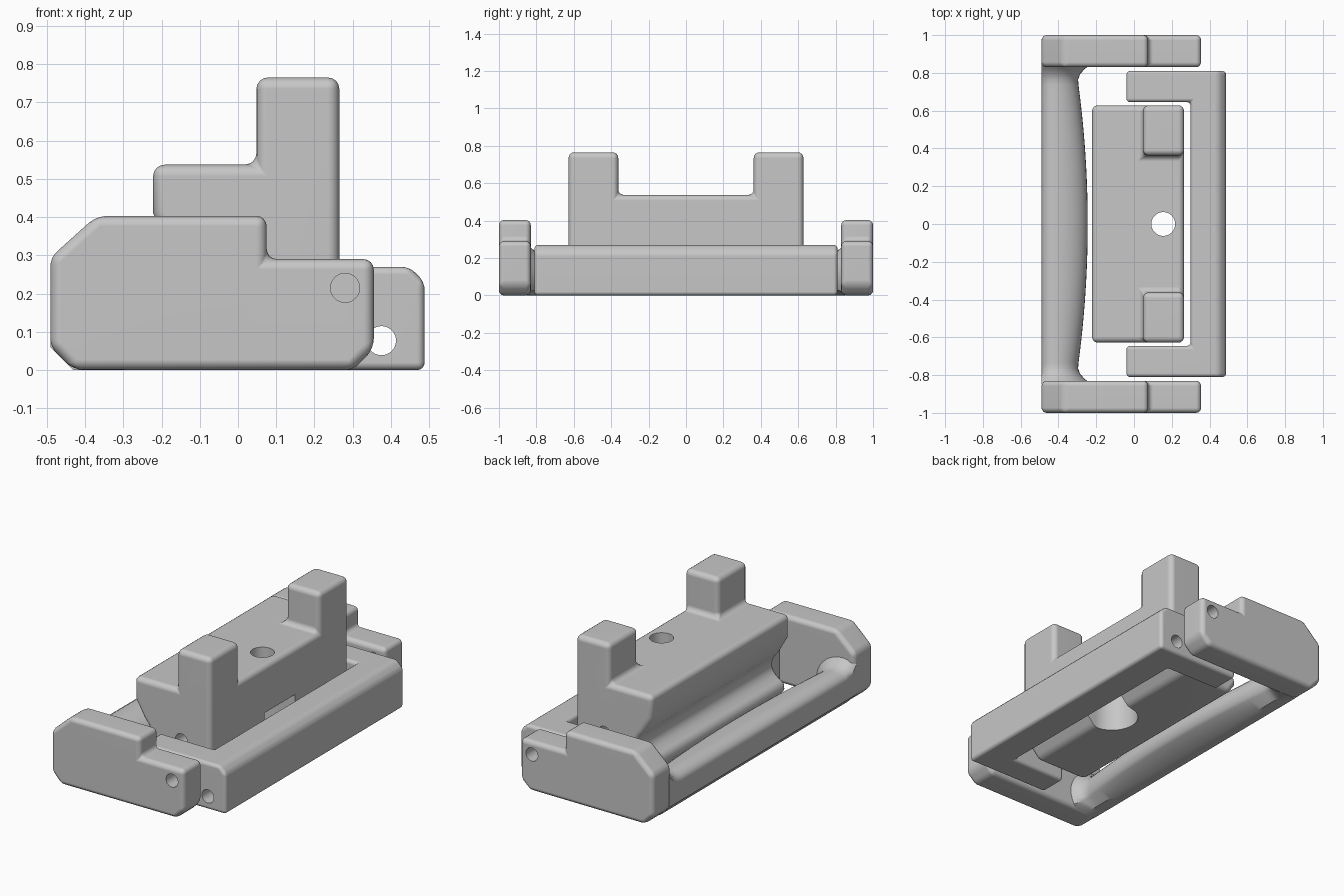
import bpy, bmesh, math
from mathutils import Vector

cube = bpy.data.objects.get("Cube")
if cube:
    bpy.data.objects.remove(cube, do_unlink=True)

grey = bpy.data.materials.new("machined grey")
grey.use_nodes = True
COLOUR = (0.57, 0.57, 0.57, 1)
grey.diffuse_color = COLOUR
grey.node_tree.nodes["Principled BSDF"].inputs["Base Color"].default_value = COLOUR


def add_object(name, bm):
    bmesh.ops.recalc_face_normals(bm, faces=bm.faces)
    mesh = bpy.data.meshes.new(name)
    bm.to_mesh(mesh)
    bm.free()
    mesh.materials.append(grey)
    ob = bpy.data.objects.new(name, mesh)
    bpy.context.collection.objects.link(ob)
    return ob


def prism(name, points, low, high, axis="y"):
    """Extrude an xz profile along y, or an xy profile along z."""
    bm = bmesh.new()
    place = (lambda p: (p[0], low, p[1])) if axis == "y" else (lambda p: (p[0], p[1], low))
    face = bm.faces.new([bm.verts.new(place(p)) for p in points])
    out = bmesh.ops.extrude_face_region(bm, geom=[face])
    shift = Vector((0, high - low, 0)) if axis == "y" else Vector((0, 0, high - low))
    bmesh.ops.translate(bm, vec=shift, verts=[v for v in out["geom"] if isinstance(v, bmesh.types.BMVert)])
    return add_object(name, bm)


def rectangle(x0, x1, y0, y1):
    return [(x0, y0), (x1, y0), (x1, y1), (x0, y1)]


def circle(x, y, r, n=40):
    return [(x + r * math.cos(i * math.tau / n), y + r * math.sin(i * math.tau / n)) for i in range(n)]


def apply(ob, mod):
    bpy.context.view_layer.objects.active = ob
    bpy.ops.object.modifier_apply(modifier=mod.name)


def cut(ob, cutter):
    mod = ob.modifiers.new("cut", "BOOLEAN")
    mod.operation, mod.solver, mod.object = "DIFFERENCE", "EXACT", cutter
    apply(ob, mod)
    bpy.data.objects.remove(cutter, do_unlink=True)


def soften(ob, width):
    bm = bmesh.new()
    bm.from_mesh(ob.data)
    bmesh.ops.dissolve_limit(bm, angle_limit=math.radians(1), verts=bm.verts, edges=bm.edges)
    bm.to_mesh(ob.data)
    bm.free()
    mod = ob.modifiers.new("soften", "BEVEL")
    mod.width, mod.segments, mod.limit_method = width, 4, "ANGLE"
    mod.angle_limit = math.radians(35)
    mod.use_clamp_overlap = False
    apply(ob, mod)


def shade(ob):
    bpy.ops.object.select_all(action="DESELECT")
    ob.select_set(True)
    bpy.context.view_layer.objects.active = ob
    bpy.ops.object.shade_smooth_by_angle(angle=math.radians(35))
    mod = ob.modifiers.new("flat faces", "WEIGHTED_NORMAL")
    mod.keep_sharp = True


# Lever side plates, with pivot holes
plate = [(-.43, 0), (.3, 0), (.355, .055), (.355, .29), (.075, .29),
         (.075, .403), (-.37, .403), (-.49, .295), (-.49, .06)]
for name, y0, y1 in (("right_lever_plate", -1, -.83), ("left_lever_plate", .83, 1)):
    ob = prism(name, plate, y0, y1)
    soften(ob, .027)
    cut(ob, prism("pivot_cutter", circle(.28, .215, .038), y0 - .1, y1 + .1))
    shade(ob)

# Lever grip: lofted bar, waisted at both ends and flared into the plates
bm = bmesh.new()
rings = []
STEPS = 60
for i in range(STEPS + 1):
    y = -.85 + 1.7 * i / STEPS
    inner = -.245 - .055 * (y / .78) ** 2
    flare = max(0, (abs(y) - .75) / .1) ** 2
    inner += .09 * flare
    top = .215 + .065 * flare
    outline = [(-.43, 0), (-.49, .06), (-.49, top - .045), (-.475, top - .02), (-.45, top - .005)]
    for k in range(13):
        a = math.pi / 2 - k * math.pi / 18
        outline.append((-.42 + (inner + .42) * math.cos(a), .1 + (top - .1) * math.sin(a)))
    outline.append((-.36, 0))
    rings.append([bm.verts.new((x, y, max(z, 0))) for x, z in outline])
for a, b in zip(rings, rings[1:]):
    for k in range(len(a)):
        n = (k + 1) % len(a)
        bm.faces.new((a[k], a[n], b[n], b[k]))
bm.faces.new(rings[0])
bm.faces.new(rings[-1])
shade(add_object("lever_grip", bm))

# U-shaped bracket, with a hole along its long bar
u_shape = [(-.04, -.81), (.488, -.81), (.488, .81), (-.04, .81),
           (-.04, .645), (.3, .645), (.3, -.645), (-.04, -.645)]
bracket = prism("bracket", u_shape, 0, .27, "z")
edge_cut = [(.443, .275), (.493, .225), (.55, .225), (.55, .33), (.443, .33)]
cut(bracket, prism("edge_cutter", edge_cut, -1, 1))
soften(bracket, .02)
cut(bracket, prism("bar_hole_cutter", circle(.375, .077, .038), -1, 1))
shade(bracket)

# Clamp block: overhanging top, hollow jaw on one side, flared foot
start, middle, end = Vector((-.165, .31)), Vector((-.06, .2)), Vector((-.2, .14))
jaw = []
for i in range(9):
    t = i / 8
    p = start * (1 - t) ** 2 + middle * 2 * t * (1 - t) + end * t ** 2
    jaw.append((p.x, p.y))
block_profile = [(.16, .04), (.265, .16), (.265, .765), (.048, .765), (.048, .537),
                 (-.222, .537), (-.222, .41)] + jaw + [(-.2, .1), (-.16, .04)]
block = prism("clamp_block", block_profile, -.628, .628)
cut(block, prism("saddle_cutter", rectangle(-.4, .4, -.362, .362), .537, 1, "z"))
soften(block, .03)
cut(block, prism("screw_cutter", circle(.155, 0, .063), -.1, 1, "z"))
slot = [(.155 + .14 * math.cos(a), .14 * math.sin(a))
        for a in (math.pi / 2 + i * math.pi / 20 for i in range(21))]
cut(block, prism("nut_slot_cutter", slot + [(.4, -.14), (.4, .14)], -.1, .27, "z"))
for y0, y1 in ((-.7, -.45), (.45, .7)):
    cut(block, prism("end_hole_cutter", circle(.08, .25, .038), y0, y1))
shade(block)
